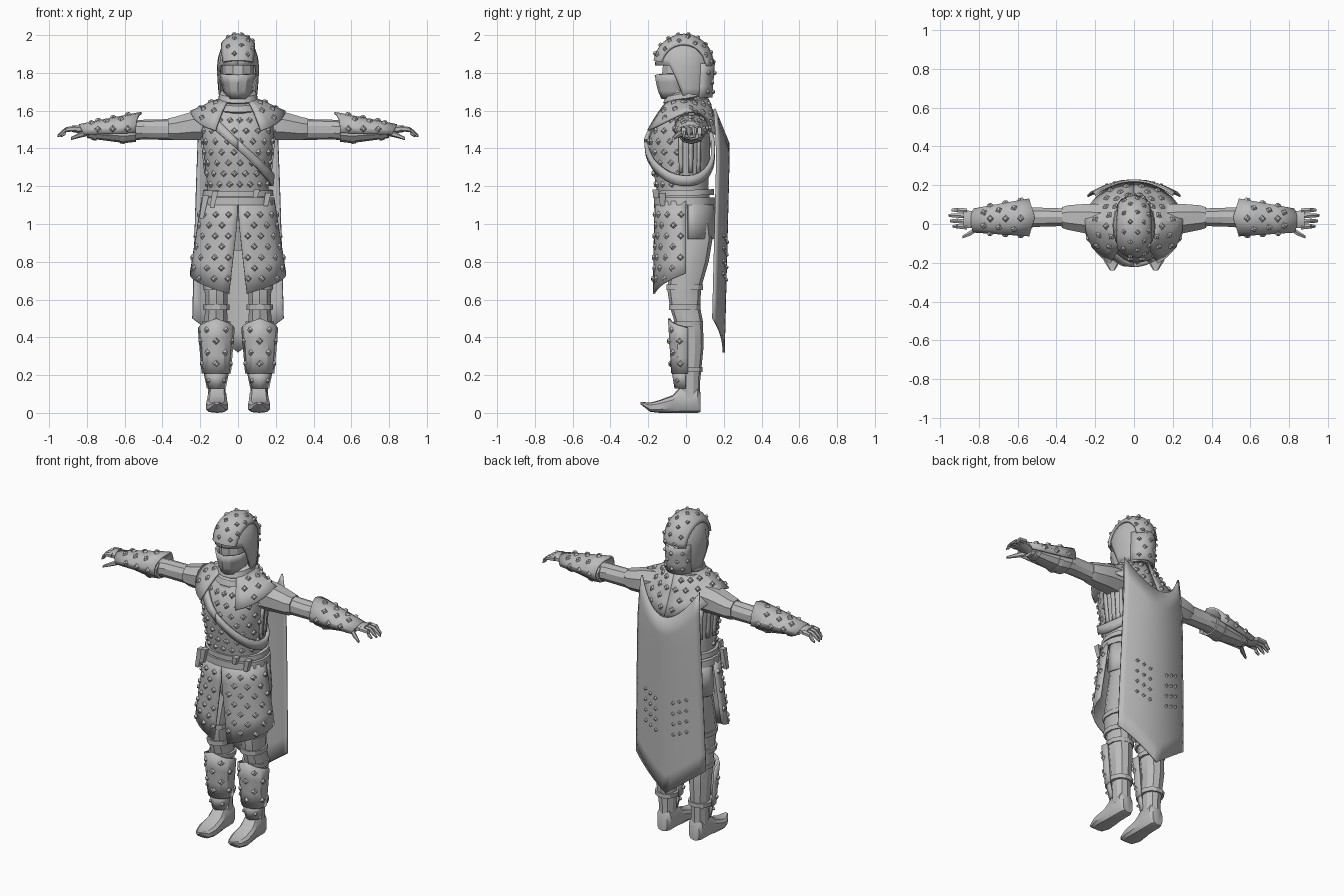
import bpy, bmesh, math
from mathutils import Vector
from mathutils.bvhtree import BVHTree

if bpy.data.objects.get("Cube"):
    bpy.data.objects.remove(bpy.data.objects["Cube"])

grey = bpy.data.materials.new("plain grey")
grey.use_nodes = True
grey.diffuse_color = (0.5, 0.5, 0.5, 1)
grey.node_tree.nodes["Principled BSDF"].inputs["Base Color"].default_value = grey.diffuse_color
SIDES = ((1, "left"), (-1, "right"))


def lerp(a, b, t):
    return a + (b - a) * t


def finish(name, bm, angle=30, thick=0):
    bmesh.ops.recalc_face_normals(bm, faces=bm.faces)
    me = bpy.data.meshes.new(name)
    bm.to_mesh(me)
    bm.free()
    me.materials.append(grey)
    ob = bpy.data.objects.new(name, me)
    bpy.context.collection.objects.link(ob)
    if thick:
        mod = ob.modifiers.new("thickness", 'SOLIDIFY')
        mod.thickness, mod.offset = thick, 0
    bpy.ops.object.select_all(action='DESELECT')
    ob.select_set(True)
    bpy.context.view_layer.objects.active = ob
    bpy.ops.object.shade_smooth_by_angle(angle=math.radians(angle))
    return ob


def loft(name, axis, rows, n=12, p=2.2, shear=0, s=1):
    """Rings of (position, two centres, two radii) along one axis."""
    bm = bmesh.new()
    rings = []
    for t, c1, c2, r1, r2 in rows:
        ring = []
        for i in range(n):
            a = math.tau * (i + 0.5) / n
            c, d = math.cos(a), math.sin(a)
            u = c1 + r1 * math.copysign(abs(c) ** (2 / p), c)
            v = c2 + r2 * math.copysign(abs(d) ** (2 / p), d)
            x, y, z = {'x': (t, u, v), 'y': (u, t, v), 'z': (u, v, t)}[axis]
            ring.append(bm.verts.new((x * s, y, z + shear * y)))
        rings.append(ring)
    for a, b in zip(rings, rings[1:]):
        for i in range(n):
            j = (i + 1) % n
            bm.faces.new((a[i], a[j], b[j], b[i]))
    bm.faces.new(rings[0])
    bm.faces.new(rings[-1])
    return finish(name, bm)


def sheet(name, fn, nu, nv, thick=0.012, angle=30):
    """Thin panel whose points are fn(u, v), both from 0 to 1."""
    bm = bmesh.new()
    g = [[bm.verts.new(fn(i / nu, j / nv)) for j in range(nv + 1)] for i in range(nu + 1)]
    for i in range(nu):
        for j in range(nv):
            bm.faces.new((g[i][j], g[i + 1][j], g[i + 1][j + 1], g[i][j + 1]))
    return finish(name, bm, angle, thick)


def surface(ob):
    bpy.context.view_layer.update()
    return BVHTree.FromObject(ob, bpy.context.evaluated_depsgraph_get())


def hit(tree, centre, d):
    d = Vector(d).normalized()
    return tree.ray_cast(Vector(centre) + d, -d, 1.0)


def drape(name, ob, ray, nu, nv, lift=0.012, thick=0.014):
    """Panel laid on another part, by rays going in to a centre."""
    tree = surface(ob)

    def point(u, v):
        c, d = ray(u, v)
        p = hit(tree, c, d)[0] or Vector(c)
        return p + Vector(d).normalized() * lift
    return sheet(name, point, nu, nv, thick)


def studs(name, ob, rays, size=0.02):
    tree, bm = surface(ob), bmesh.new()
    for c, d in rays:
        p, n, *_ = hit(tree, c, d)
        if p is None:
            continue
        n = n if n.dot(Vector(d)) > 0 else -n
        side = n.cross((0, 0, 1) if abs(n.z) < 0.9 else (0, 1, 0)).normalized()
        up = side.cross(n)
        dirs = (side, up, -side, -up)
        low = [bm.verts.new(p - n * 0.002 + k * size) for k in dirs]
        top = [bm.verts.new(p + n * 0.011 + k * size * 0.5) for k in dirs]
        bm.faces.new(top)
        for i in range(4):
            bm.faces.new((low[i], low[i - 1], top[i - 1], top[i]))
    finish(name, bm, 20)


def around(cx, cy, zs, angles, tilt=0):
    """Staggered rays around an upright axis; angle 0 faces the front."""
    step = angles[1] - angles[0]
    for k, z in enumerate(zs):
        for a in angles:
            r = math.radians(a + (k % 2) * step / 2)
            yield (cx, cy, z), (math.sin(r), -math.cos(r), tilt)


def steps(a, b, n):
    return [lerp(a, b, i / (n - 1)) for i in range(n)]


# Torso with studded front
torso = loft("torso", 'z', [(1.04, 0, 0, .17, .14), (1.2, 0, -.02, .165, .14), (1.35, 0, -.03, .18, .16),
             (1.45, 0, -.035, .19, .165), (1.54, 0, -.02, .19, .14), (1.6, 0, 0, .15, .115),
             (1.65, 0, 0, .08, .085)], 16)
studs("torso_studs", torso, around(0, -.02, steps(1.21, 1.55, 7), steps(-84, 70, 8)))


# Diagonal sash right round the body, and side ribs
def sash_ray(u, v):
    a = u * math.tau
    x, y = math.sin(a), -math.cos(a)
    return (0, -.02, 1.4 - x * .17 + (v - .5) * .055 - y * .02), (x, y, 0)


drape("diagonal_sash", torso, sash_ray, 40, 1, .016, .02)
for s, side in SIDES:
    for k in range(3):
        drape(f"{side}_side_rib", torso, lambda u, v: ((0, .0, lerp(1.27, 1.46, v)),
              (s, (k - .5) * .3 + (u - .5) * .13, 0)), 1, 4, .004, .012)

# Belts, buckles and hanging strap ends
loft("lower_belt", 'z', [(1.1, 0, -.008, .2, .163), (1.14, 0, -.008, .195, .163)], 20)
loft("upper_belt", 'z', [(1.15, 0, -.008, .19, .158), (1.18, 0, -.008, .186, .158)], 20, shear=.03)
for x, y, z, h in ((.16, -.125, 1.13, .035), (-.12, -.155, 1.13, .045), (-.17, -.12, 1.09, .06), (.1, -.16, 1.16, .022)):
    loft("belt_fitting", 'z', [(z - h, x - h * .4, y, .016, .018), (z + h, x, y, .022, .024)], 4)

# Hips and short rear skirt
loft("hips", 'z', [(.86, 0, .03, .14, .1), (.95, 0, .025, .165, .12), (1.1, 0, .01, .175, .14)], 14)
sheet("rear_skirt", lambda u, v: (lerp(.185, .2, v) * math.cos(u * math.pi),
      .01 + lerp(.135, .145, v) * math.sin(u * math.pi), lerp(1.12, .92, v)), 12, 2)

for s, side in SIDES:
    # Studded front skirt panel with a centre slit
    def skirt(u, v):
        w, slit = lerp(.19, .25, v), .045 * max(0, (v - .2) / .8) + .002
        a = lerp(math.asin(slit / w), 1.65, u)
        y = -lerp(.16, .172, v) * max(0, math.cos(a)) ** .75
        return s * w * math.sin(a), y + .0, lerp(1.12, lerp(.63, .74, u), v)
    panel = sheet(f"{side}_skirt_panel", skirt, 8, 4)
    angles = steps(s * 17, s * 83, 4)
    studs(f"{side}_skirt_studs", panel, around(0, .0, steps(1.05, .71, 7), angles))

    # Leg with knee bands
    cx = s * .115
    loft(f"{side}_leg", 'z', [(r[0], s * r[1], *r[2:]) for r in (
        (.08, .112, .02, .048, .055), (.17, .112, .02, .05, .055), (.35, .118, .025, .062, .068),
        (.48, .118, .015, .065, .075), (.56, .115, -.005, .06, .08), (.66, .115, -.01, .065, .09),
        (.8, .11, .02, .075, .1), (.92, .1, .04, .083, .1), (1.02, .09, .03, .082, .1))], 10)
    for z, ry in ((.56, .087), (.665, .1)):
        loft(f"{side}_knee_band", 'z', [(z - .014, cx, -.007, .071, ry), (z + .014, cx, -.007, .072, ry)], 12)
    for z, r, cy in ((.47, .075, .012), (.23, .07, .01)):
        loft(f"{side}_shin_strap", 'z', [(z - .013, cx, cy, r, .08), (z + .013, cx, cy, r + .002, .08)], 12)

    # Shin guard with peaked top, and ankle plate
    def guard(u, v):
        a = (u - .5) * math.pi
        r = lerp(.072, .092, v)
        z = lerp(.21, .5 - .05 * abs(2 * u - 1), v)
        return cx + r * math.sin(a), .01 - lerp(.082, .1, v) * math.cos(a) ** .8, z
    plate = sheet(f"{side}_shin_guard", guard, 6, 3)
    studs(f"{side}_shin_studs", plate, around(cx, .01, steps(.26, .44, 4), (-62, 0, 62)))
    ankle = sheet(f"{side}_ankle_plate", lambda u, v: (cx + lerp(.045, .064, v) * math.sin((u - .5) * 2.8),
                  .01 - lerp(.065, .08, v) * math.cos((u - .5) * 2.8), lerp(.13, .22, v)), 4, 1)
    studs(f"{side}_ankle_studs", ankle, around(cx, .01, (.17,), (-35, 35)), .014)

    # Boot with upturned toe
    loft(f"{side}_boot", 'y', [(y, s * x, z, w, h) for y, x, z, w, h in (
        (.078, .11, .055, .035, .05), (.06, .11, .07, .048, .07), (-.03, .11, .07, .05, .07),
        (-.07, .111, .047, .055, .047), (-.14, .112, .034, .06, .034), (-.19, .112, .03, .045, .024),
        (-.24, .112, .052, .012, .007))], 10, 3)

    # Arm, sleeve and shoulder flap
    loft(f"{side}_arm", 'x', [(.13, .02, 1.52, .075, .08), (.22, .03, 1.515, .068, .07), (.38, .035, 1.5, .048, .055),
         (.5, .035, 1.5, .052, .052), (.62, .03, 1.49, .06, .055), (.8, .02, 1.485, .034, .03)], 10, s=s)
    loft(f"{side}_sleeve", 'x', [(.14, .02, 1.525, .09, .09), (.24, .027, 1.52, .083, .08),
         (.34, .033, 1.505, .068, .065), (.37, .033, 1.505, .058, .058)], 8, s=s)

    # Studded bracer over a padded cuff with straps
    loft(f"{side}_cuff", 'x', [(.54, .032, 1.49, .07, .055), (.6, .03, 1.485, .068, .057), (.78, .022, 1.488, .042, .036)], 10, s=s)
    for x, r in ((.6, .073), (.75, .055)):
        loft(f"{side}_cuff_strap", 'x', [(x, .028, 1.488, r, r - .008), (x + .025, .028, 1.488, r - .004, r - .012)], 10, s=s)

    def bracer(u, v):
        a = lerp(-.25, math.pi + .25, u)
        x = lerp(.51 + .03 * abs(math.cos(a)), .82 + .02 * math.sin(a), v)
        return s * x, lerp(.034, .018, v) + lerp(.094, .058, v) * math.cos(a), lerp(1.503, 1.483, v) + lerp(.085, .04, v) * math.sin(a)
    shell = sheet(f"{side}_bracer", bracer, 8, 3)
    studs(f"{side}_bracer_studs", shell, [((s * (x + (k % 2) * .035), .028, 1.495), (s * .1, math.cos(a), math.sin(a)))
          for k, a in enumerate(steps(.1, 3.04, 5)) for x in (.575, .655, .735)])

    # Hand with curved fingers and a thumb
    loft(f"{side}_hand", 'x', [(.77, .02, 1.488, .032, .026), (.82, .022, 1.5, .045, .024), (.88, .026, 1.505, .05, .019)], 8, s=s)
    for k in range(4):
        y, tip = .068 - k * .028, .95 - .015 * abs(k - 1.3) + .01
        loft(f"{side}_finger", 'x', [(.86, y, 1.505, .014, .015), (.91, y + .004, 1.5, .013, .013),
             (tip - .02, y + .004, 1.482, .012, .011), (tip, y + .004, 1.466, .007, .007)], 6, s=s)
    loft(f"{side}_thumb", 'x', [(.79, -.005, 1.485, .02, .018), (.84, -.045, 1.47, .015, .014), (.885, -.068, 1.452, .008, .008)], 6, s=s)

    # Mantle half with pointed front end and flared shoulder
    def mantle(u, v):
        a = lerp(.5, math.pi, u)
        sn, cs = math.sin(a), math.cos(a)
        low = lerp(1.6, 1.48, cs) if cs > 0 else lerp(1.6, 1.43, -cs)
        return (s * lerp(.1, .25, v) * sn, .01 - lerp(.105, .24 if cs > 0 else .2, v) * cs,
                lerp(1.66, low, v ** (1.3 if cs > 0 else .9)))
    cape_top = sheet(f"{side}_mantle", mantle, 12, 3)
    studs(f"{side}_mantle_studs", cape_top, around(0, .01, steps(1.36, 1.56, 4), steps(s * 45, s * 168, 6), .6))

# Folded collar
for k, (z, r) in enumerate(((1.56, .125), (1.6, .12), (1.645, .105))):
    loft("collar_fold", 'z', [(z, 0, -.005, r - .02, r - .012), (z + .02, 0, -.01, r, r + .008),
         (z + .05, 0, -.005, r - .004, r), (z + .062, 0, 0, r - .025, r - .02)], 16, shear=.2)


# Long cape with pointed hem
def cape(u, v):
    t = 2 * u - 1
    z = lerp(1.61 - .18 * (1 - t * t), .32 + .18 * abs(t), v)
    bulge = .225 - .025 * abs(z - 1.35)
    return t * lerp(.2, .24, v ** .7), bulge - .06 * t * t - .05 * max(0, z - 1.45), z


cloak = sheet("cape", cape, 16, 10, .012, 50)
studs("cape_studs", cloak, [((x * s, 0, z), (0, 1, 0)) for s in (1, -1) for x in (.06, .1, .14)
      for z in steps(.68 + x * .4, .88 + x * .4, 4)], .013)

# Head, pointed face mask and hood
loft("head", 'z', [(1.62, 0, 0, .07, .08), (1.7, 0, -.01, .08, .11), (1.8, 0, -.01, .088, .12), (1.9, 0, 0, .09, .12), (1.95, 0, 0, .06, .08)], 12)
sheet("face_mask", lambda u, v: (lerp(.062, .098, v) * math.sin((u - .5) * 3),
      -.01 - lerp(.115, .15, v ** .6) * math.cos((u - .5) * 3) ** .8, lerp(1.665, 1.79 + .012 * abs(u - .5), v)), 6, 3)


def hood_point(u, v):
    # Latitude runs from lower rim to crown; the front rim lifts over the eyes
    a = math.tau * u
    front = max(0, math.cos(a))
    low = lerp(-.95, .03, min(1, front * 2.2))
    lat = lerp(low, math.pi / 2, v)
    c = max(.001, math.cos(lat)) if lat > 0 else 1 - .12 * lat * lat
    z = 1.835 + (.155 * math.sin(lat) if lat > 0 else .18 * lat)
    return .106 * c * math.sin(a), -.012 - c * math.cos(a) * (.148 if front else .142), z


hood = sheet("hood", hood_point, 24, 8, .01)


# Raised studded band over the crown, from brow to nape
def band_ray(u, v):
    a = lerp(-.02, math.pi + .0, v)
    w = (u - .5) * lerp(1.25, 1.5, math.sin(a))
    return (0, -.01, 1.837), (w, -math.cos(a), math.sin(a))


drape("hood_crown_band", hood, band_ray, 8, 14, .008, .016)
nape = sheet("hood_nape_band", lambda u, v: (.092 * math.sin((u - .5) * 2.2),
             .015 + lerp(.118, .132, v) * math.cos((u - .5) * 2.2), lerp(1.67, 1.85, v)), 6, 3)
crown = bpy.data.objects["hood_crown_band"]
studs("hood_crown_studs", crown, [((0, -.01, 1.837), ((k + (j % 2) * .5 - .75) * .45, -math.cos(a), math.sin(a)))
      for j, a in enumerate(steps(.08, 3.0, 10)) for k in range(3)], .015)
studs("hood_nape_studs", nape, around(0, .015, (1.7, 1.75, 1.8), (150, 180, 210)), .015)
